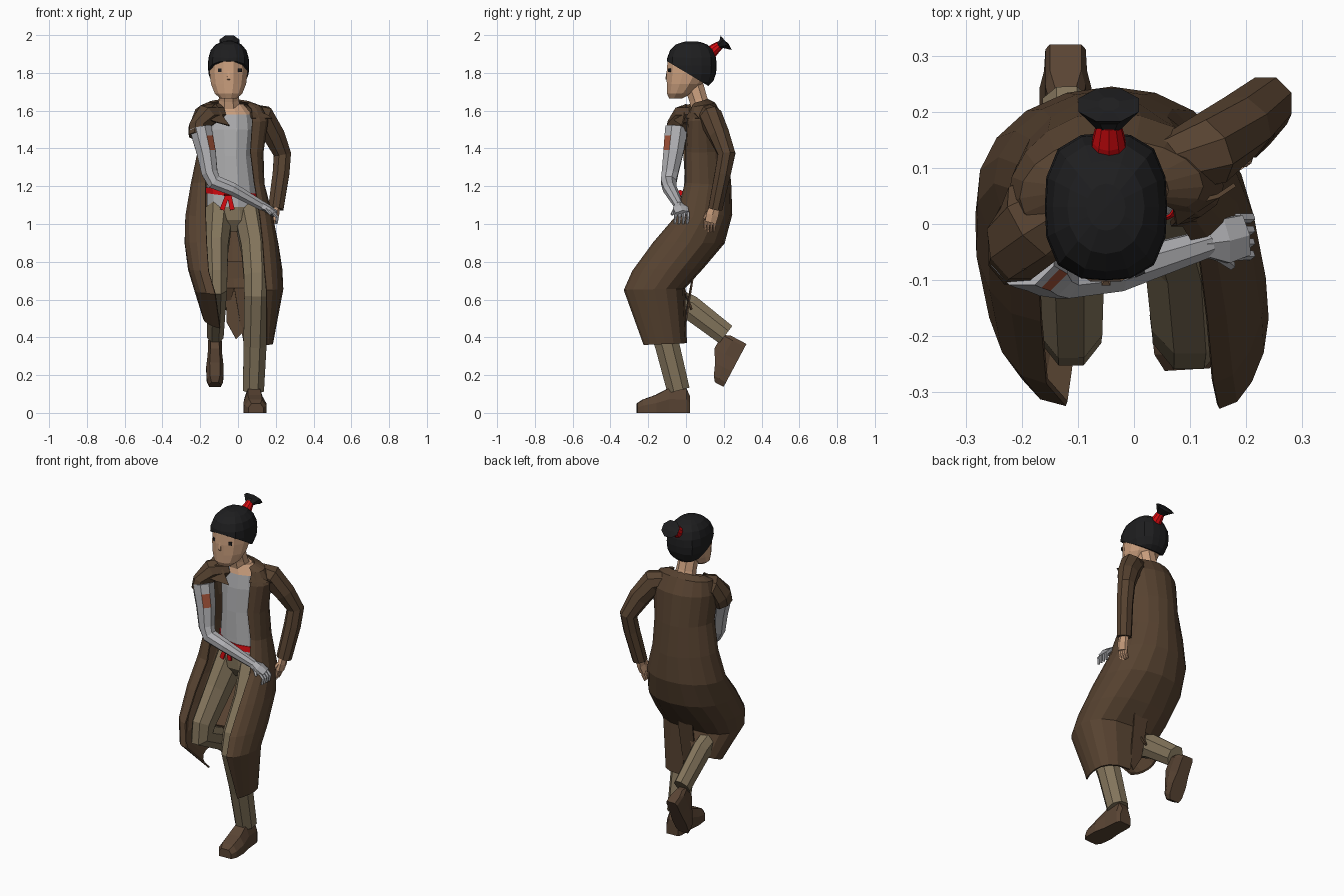
import bpy, bmesh, math
from mathutils import Vector, Matrix

def mat(name, r, g, b):
    m = bpy.data.materials.new(name)
    m.diffuse_color = (r, g, b, 1)
    return m

SKIN = mat("skin", .60, .35, .21)
BROWN = mat("coat brown", .095, .055, .03)
BOOT = mat("boot brown", .1, .058, .034)
BEIGE = mat("trouser beige", .225, .175, .105)
SHIRT = mat("shirt grey", .42, .42, .43)
METAL = mat("arm grey", .44, .44, .46)
RED = mat("cloth red", .65, .003, .005)
BLACK = mat("hair black", .013, .013, .014)
PATCH = mat("arm patch rust", .36, .085, .04)

def finish(bm, name, *mats):
    bmesh.ops.recalc_face_normals(bm, faces=bm.faces)
    me = bpy.data.meshes.new(name)
    bm.to_mesh(me)
    bm.free()
    ob = bpy.data.objects.new(name, me)
    bpy.context.collection.objects.link(ob)
    for m in mats:
        me.materials.append(m)
    return ob

def skin_rings(bm, rings, closed=True):
    vs = [[bm.verts.new(p) for p in r] for r in rings]
    n = len(vs[0])
    for a, b in zip(vs, vs[1:]):
        for i in range(n if closed else n - 1):
            j = (i + 1) % n
            bm.faces.new((a[i], a[j], b[j], b[i]))
    if closed:
        bm.faces.new(vs[0][::-1])
        bm.faces.new(vs[-1])

def tube(name, path, *mats, n=8, ref=(1, 0, 0)):
    """path: (x, y, z, radius along ref, other radius)"""
    P = [Vector(p[:3]) for p in path]
    rings = []
    for i, p in enumerate(path):
        t = Vector()
        if i:
            t += (P[i] - P[i - 1]).normalized()
        if i < len(P) - 1:
            t += (P[i + 1] - P[i]).normalized()
        t.normalize()
        s = Vector(ref)
        s = (s - t * s.dot(t)).normalized()
        u = t.cross(s)
        rings.append([P[i] + s * p[3] * math.cos(a) + u * p[-1] * math.sin(a)
                      for a in (2 * math.pi * (k + .5) / n for k in range(n))])
    bm = bmesh.new()
    skin_rings(bm, rings)
    return finish(bm, name, *mats)

def stack(name, levels, *mats, n=12, slope=0):
    """oval rings, optionally sloping sideways: (x, y, z, rx, ry)"""
    bm = bmesh.new()
    skin_rings(bm, [[(x + rx * math.cos(a), y + ry * math.sin(a), z + slope * rx * math.cos(a))
                     for a in (2 * math.pi * (k + .5) / n for k in range(n))]
                    for x, y, z, rx, ry in levels])
    return finish(bm, name, *mats)

def plate(name, pts, m, thick=.008):
    bm = bmesh.new()
    bm.faces.new([bm.verts.new(p) for p in pts])
    ob = finish(bm, name, m)
    s = ob.modifiers.new("thickness", 'SOLIDIFY')
    s.thickness, s.offset = thick, 0
    return ob

# Coat: two half sheets joined down the back
# (front edge x, outer x, back x, front y, back y, front z, back z)
coat_left = [(.05, .06, -.05, .04, .11, 1.63, 1.66), (.07, .12, -.05, .03, .15, 1.61, 1.64),
             (.075, .155, -.05, .01, .195, 1.54, 1.56), (.065, .13, -.05, .0, .22, 1.38, 1.38),
             (.085, .135, -.04, .0, .235, 1.22, 1.2), (.115, .18, -.04, -.05, .24, 1.04, 1.05),
             (.13, .21, -.03, -.17, .2, .9, .9), (.14, .23, -.03, -.28, .09, .75, .77),
             (.15, .235, -.02, -.325, -.01, .65, .66), (.15, .18, .03, -.22, .0, .36, .37)]
coat_right = [(-.13, -.15, -.05, .03, .11, 1.63, 1.66), (-.15, -.2, -.05, .0, .15, 1.61, 1.64),
              (-.16, -.22, -.05, -.03, .195, 1.54, 1.56), (-.16, -.21, -.05, -.01, .22, 1.38, 1.38),
              (-.17, -.245, -.04, .0, .235, 1.22, 1.2), (-.17, -.275, -.04, -.05, .24, 1.04, 1.05),
              (-.165, -.28, -.03, -.17, .2, .9, .9), (-.155, -.26, -.03, -.28, .09, .75, .77),
              (-.12, -.225, -.02, -.32, -.01, .63, .66), (-.095, -.18, -.05, -.14, .03, .45, .55)]
bm = bmesh.new()
for levels in (coat_left, coat_right):
    rings = []
    for xf, xo, xb, yf, yb, zf, zb in levels:
        ring = []
        w = min(1, max(0, (zf - .65) / .5))
        for k in range(9):
            t = k / 8
            bulge = math.sin(math.pi * t ** (1 - .27 * w)) ** (.75 + .4 * w) if 0 < k < 8 else 0
            x = xf + (xb - xf) * t
            ring.append((x + (xo - x) * bulge, (yf + yb) / 2 - (yb - yf) / 2 * math.cos(math.pi * t),
                         zf + (zb - zf) * t))
        rings.append(ring)
    skin_rings(bm, rings, False)
bmesh.ops.remove_doubles(bm, verts=bm.verts, dist=.001)
coat = finish(bm, "long_coat", BROWN)
s = coat.modifiers.new("thickness", 'SOLIDIFY')
s.thickness, s.offset = .01, 0
plate("coat_tail", [(-.07, .05, .8), (.03, .05, .8), (.02, -.01, .42), (-.01, -.02, .39), (-.06, -.01, .48)], BROWN)
plate("right_lapel", [(-.12, .0, 1.635), (-.2, -.08, 1.57), (-.12, -.05, 1.54), (-.045, -.02, 1.52), (-.075, -.01, 1.56)], BROWN)
plate("left_lapel", [(.07, .03, 1.61), (.15, .05, 1.58), (.18, .07, 1.56), (.075, .0, 1.56)], BROWN)

# Shirt, with a bare neckline coloured by height
shirt = stack("shirt", [(-.03, .1, 1.085, .14, .12), (-.035, .1, 1.2, .135, .115), (-.04, .1, 1.36, .115, .11),
                        (-.04, .1, 1.5, .13, .1), (-.04, .09, 1.58, .12, .075), (-.05, .085, 1.635, .08, .05)],
              SHIRT, SKIN)
for f in shirt.data.polygons:
    f.material_index = int(f.center.z > 1.59 and f.center.x > -.08)
tube("neck", [(-.048, .09, 1.58, .07, .06), (-.048, .065, 1.66, .058, .052), (-.05, .04, 1.74, .055, .055)], SKIN)

# Belt with knot
stack("belt", [(-.03, .1, 1.145, .143, .123), (-.035, .1, 1.177, .141, .121)], RED, slope=-.13)
for tip in (-.085, -.03):
    tube("belt_tail", [(-.05, -.03, 1.17, .014, .006), (tip, -.035, 1.075, .018, .006)], RED, n=4)
tube("belt_knot", [(-.075, -.03, 1.165, .016), (-.025, -.03, 1.165, .016)], RED, n=6, ref=(0, 1, 0))

# Trousers
stack("trouser_seat", [(-.02, .09, .96, .05, .07), (-.02, .1, 1.02, .14, .12), (-.03, .1, 1.09, .142, .121)], BEIGE)
tube("left_trouser_leg", [(.055, .1, 1.06, .085, .11), (.09, -.03, .87, .078, .1), (.1, -.16, .71, .074, .085),
                          (.098, -.18, .62, .07, .085), (.09, -.1, .36, .066, .07), (.082, -.04, .12, .06, .065)], BEIGE)
tube("right_trouser_leg", [(-.1, .1, 1.06, .08, .11), (-.115, -.03, .87, .068, .1), (-.112, -.17, .72, .06, .085),
                           (-.112, -.185, .66, .058, .08), (-.115, .02, .56, .053, .07), (-.12, .21, .415, .047, .062)], BEIGE)

# Boots: (y from heel, half width, height)
def boot(name, mtx, scale):
    rings = []
    for y, w, h in [(.0, .035, .09), (-.02, .045, .13), (-.11, .048, .132), (-.18, .058, .095), (-.25, .054, .07), (-.28, .038, .05)]:
        sec = [(-w, 0), (w, 0), (w, h * .55), (w * .6, h), (-w * .6, h), (-w, h * .55)]
        rings.append([mtx @ Vector((x * scale[0], y * scale[1], z * scale[2])) for x, z in sec])
    bm = bmesh.new()
    skin_rings(bm, rings)
    finish(bm, name, BOOT)

boot("left_boot", Matrix.Translation((.078, .02, 0)) @ Matrix.Rotation(.06, 4, 'Z'), (1.05, 1, 1))
boot("right_boot", Matrix.Translation((-.122, .32, .365)) @ Matrix.Rotation(math.radians(62), 4, 'X'), (.8, .92, 1.05))

# Sleeves
tube("left_sleeve", [(.05, .1, 1.59, .05, .05), (.13, .13, 1.565, .065, .07), (.19, .175, 1.47, .058, .062),
                     (.235, .215, 1.37, .05, .05), (.228, .195, 1.27, .046, .048), (.2, .155, 1.08, .04, .044)], BROWN, ref=(0, 1, 0))
tube("right_short_sleeve", [(-.1, .06, 1.59, .06, .05), (-.175, .005, 1.57, .08, .065), (-.21, -.035, 1.51, .075, .055),
                            (-.212, -.05, 1.465, .066, .052)], BROWN, ref=(0, 1, 0))

# Bare left hand
tube("left_hand", [(.2, .155, 1.1, .03, .025), (.198, .14, 1.05, .038, .02), (.19, .13, 1.01, .034, .018)], SKIN, n=6, ref=(0, 1, 0))
for i in range(4):
    y = .105 + i * .016
    tube("left_finger", [(.19, y, 1.02, .009), (.182, y - .003, .985, .008), (.17, y - .005, .96, .006)], SKIN, n=5, ref=(0, 1, 0))
tube("left_thumb", [(.19, .115, 1.06, .011), (.175, .095, 1.03, .008)], SKIN, n=5)

# Grey right arm with rust patch on its inner front faces
arm = tube("grey_arm", [(-.198, -.05, 1.51, .064, .062), (-.186, -.057, 1.455, .062, .06), (-.168, -.067, 1.38, .057, .055),
                        (-.15, -.085, 1.27, .047, .046), (-.125, -.092, 1.222, .044, .043), (-.03, -.085, 1.185, .038, .037),
                        (.13, -.035, 1.095, .026, .026)], METAL, PATCH, ref=(0, 1, 0))
side = Vector((.7, -.7, .1)).normalized()
for f in arm.data.polygons:
    f.material_index = int(1.38 < f.center.z < 1.46 and f.normal.dot(side) > .85)
tube("grey_hand", [(.12, -.035, 1.1, .026, .026), (.16, -.03, 1.08, .046, .022), (.195, -.02, 1.055, .042, .02)], METAL, n=6, ref=(0, 1, 0))
for i in range(4):
    y = -.055 + i * .022
    tube("grey_finger", [(.185, y, 1.06, .01), (.208, y, 1.035, .009), (.203, y - .004, 1.0, .007)], METAL, n=5, ref=(0, 1, 0))
tube("grey_thumb", [(.15, -.055, 1.08, .012), (.175, -.075, 1.05, .008)], METAL, n=5)

# Head
stack("head", [(-.05, -.055, 1.665, .045, .035), (-.05, -.035, 1.69, .075, .068), (-.05, -.008, 1.74, .096, .097),
               (-.05, .015, 1.8, .104, .122), (-.05, .02, 1.88, .1, .12), (-.05, .03, 1.92, .07, .09)], SKIN)
tube("nose", [(-.05, -.098, 1.81, .006, .006), (-.05, -.102, 1.77, .011, .011), (-.05, -.096, 1.762, .008, .006)], SKIN, n=4)
for sx in (-1, 1):
    x, y = -.043 + sx * .053, -.088
    plate("eye", [(x - .009, y - .004 * sx, 1.804), (x + .009, y + .004 * sx, 1.804),
                  (x + .009, y + .004 * sx, 1.822), (x - .009, y - .004 * sx, 1.822)], BLACK)

# Hair cap: boxy ball cut along a slanted hairline
bm = bmesh.new()
bmesh.ops.create_uvsphere(bm, u_segments=16, v_segments=10, radius=1)
for v in bm.verts:
    c = v.co
    k = 1 / (abs(c.x) ** 2.8 + abs(c.y) ** 2.8 + abs(c.z) ** 2.4) ** (1 / 2.6)
    v.co = Vector((-.05 + .109 * c.x * k, .03 + .132 * c.y * k, 1.838 + .129 * c.z * k))
cut = bmesh.ops.bisect_plane(bm, geom=bm.verts[:] + bm.edges[:] + bm.faces[:], plane_co=(0, -.1, 1.862),
                             plane_no=(0, .6, 1), clear_inner=True)
bmesh.ops.contextual_create(bm, geom=[e for e in cut['geom_cut'] if isinstance(e, bmesh.types.BMEdge)])
finish(bm, "hair_cap", BLACK)

# Topknot
tube("hair_tie", [(-.045, .125, 1.9, .034), (-.045, .15, 1.925, .03), (-.045, .18, 1.948, .022)], RED, n=10)
tube("topknot", [(-.045, .17, 1.94, .02), (-.045, .188, 1.952, .04, .025), (-.045, .212, 1.96, .058, .052),
                 (-.045, .214, 1.963, .02, .015)], BLACK, n=8)
